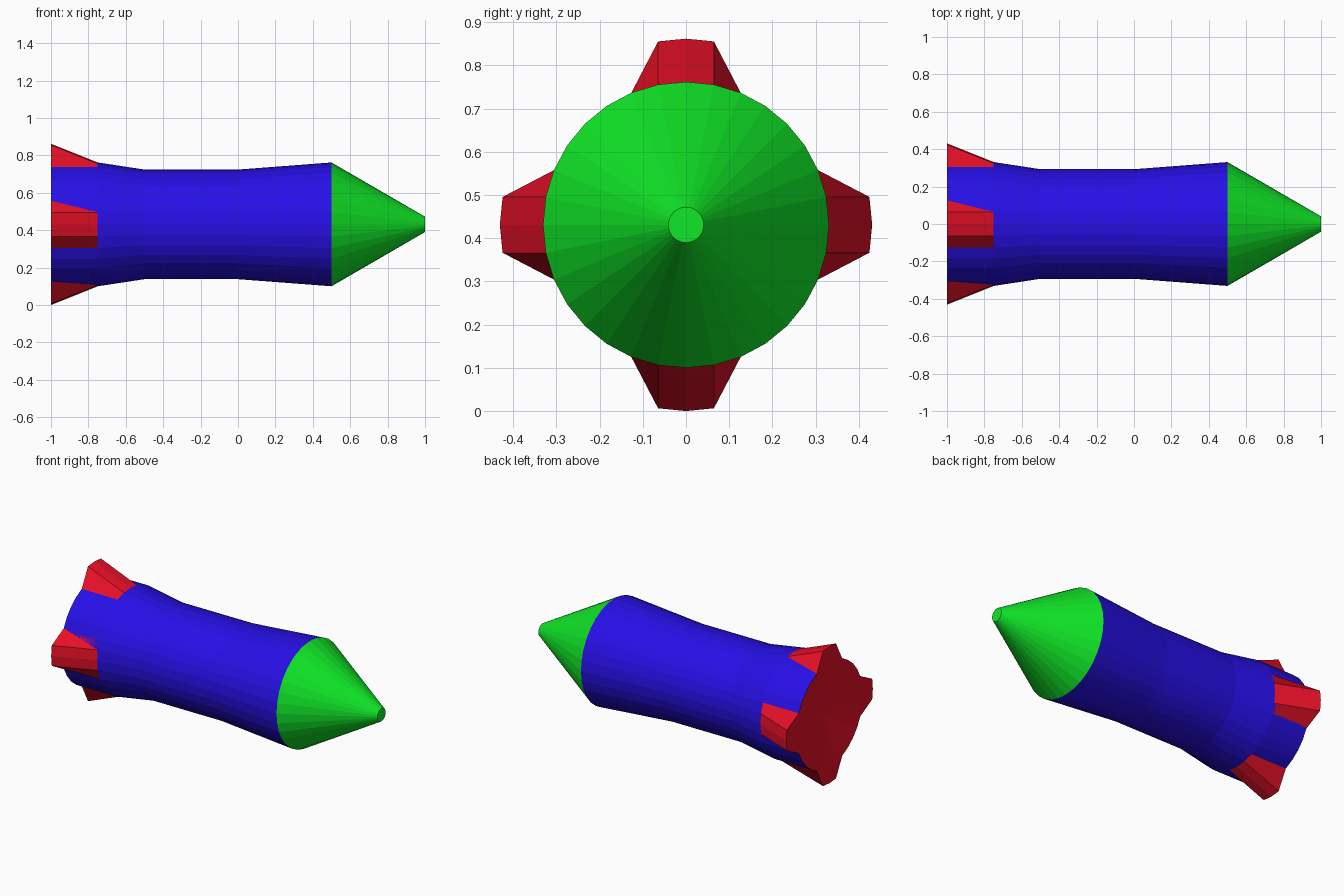
import bpy, bmesh
from math import sin, cos, pi

SIDES = 32
AXIS_Z = 0.431
R = 0.331
TAIL, FIN_START = -1.0, -0.75

if "Cube" in bpy.data.objects:
    bpy.data.objects.remove(bpy.data.objects["Cube"], do_unlink=True)


def material(name, rgb):
    mat = bpy.data.materials.new(name)
    mat.use_nodes = True
    mat.diffuse_color = (*rgb, 1)
    mat.node_tree.nodes["Principled BSDF"].inputs["Base Color"].default_value = (*rgb, 1)
    return mat


blue = material("blue", (0.02, 0.005, 0.8))
green = material("green", (0.005, 0.8, 0.02))
red = material("red", (0.8, 0.005, 0.02))


def point(x, radius, step, lift=0.0, turn=0.0):
    """Point on the ring, lifted straight out along the turn direction."""
    a = 2 * pi * step / SIDES + turn
    return (x, radius * sin(a) + lift * sin(turn),
            AXIS_Z + radius * cos(a) + lift * cos(turn))


def finish(name, bm, mat, recalc=True):
    if recalc:
        bmesh.ops.recalc_face_normals(bm, faces=bm.faces)
    mesh = bpy.data.meshes.new(name)
    bm.to_mesh(mesh)
    bm.free()
    mesh.materials.append(mat)
    obj = bpy.data.objects.new(name, mesh)
    bpy.context.collection.objects.link(obj)
    return obj


def lathe(name, profile, mat, cap=False):
    """Faceted tube along x from (x, radius) pairs."""
    bm = bmesh.new()
    rings = [[bm.verts.new(point(x, r, i)) for i in range(SIDES)] for x, r in profile]
    for a, b in zip(rings, rings[1:]):
        for i in range(SIDES):
            j = (i + 1) % SIDES
            bm.faces.new((a[i], a[j], b[j], b[i]))
    if cap:
        bm.faces.new(rings[-1])
    # ring order runs so that outward faces need reversing
    bmesh.ops.reverse_faces(bm, faces=bm.faces)
    if cap:
        bm.faces.ensure_lookup_table()
        if bm.faces[-1].normal.x < 0:
            bm.faces[-1].normal_flip()
    return finish(name, bm, mat, recalc=cap)


# Waisted hull and blunt nose
lathe("hull", [(TAIL, R), (FIN_START, R), (-0.5, 0.293), (0, 0.293), (0.5, R)], blue)
lathe("nose_cone", [(0.5, R), (1.0, 0.041)], green, cap=True)

# Shallow dished tail plate
bm = bmesh.new()
rim = [bm.verts.new(point(TAIL, R, i)) for i in range(SIDES)]
centre = bm.verts.new((TAIL + 0.05, 0, AXIS_Z))
for i in range(SIDES):
    face = bm.faces.new((rim[i], rim[(i + 1) % SIDES], centre))
    face.normal_update()
    if face.normal.x > 0:
        face.normal_flip()
finish("tail_plate", bm, red, recalc=False)

# Four wedge fins flaring out towards the tail
for k, side in enumerate(("top", "back", "bottom", "front")):
    turn = k * pi / 2
    bm = bmesh.new()
    steps = range(-2, 3)
    front = [bm.verts.new(point(FIN_START, R, s, 0, turn)) for s in steps]
    rear = [bm.verts.new(point(TAIL, R, s, 0.1 if abs(s) < 2 else 0, turn)) for s in steps]
    base = [bm.verts.new(point(TAIL, R, s, 0, turn)) for s in (-1, 0, 1)]
    inner = [rear[0], *base, rear[4]]
    for i in range(4):
        bm.faces.new((front[i], front[i + 1], rear[i + 1], rear[i]))
        bm.faces.new((front[i], front[i + 1], inner[i + 1], inner[i]))
    bm.faces.new(rear + base[::-1])
    finish(side + "_fin", bm, red)
